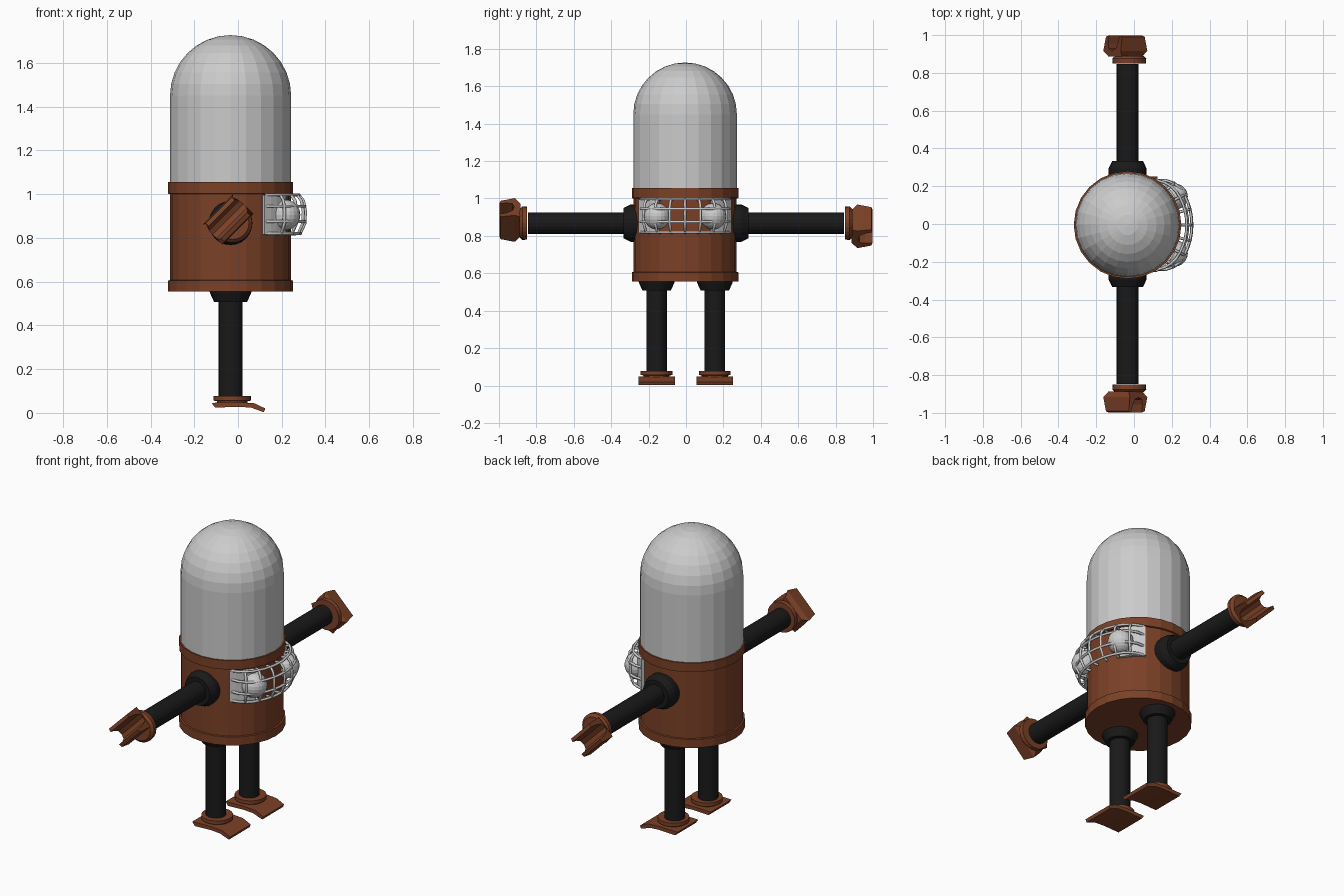
import bpy, bmesh
from math import sin, cos, pi, radians
from mathutils import Vector, Matrix

if "Cube" in bpy.data.objects:
    bpy.data.objects.remove(bpy.data.objects["Cube"])

CX, CY = -0.034, -0.005          # body axis


def material(name, rgb):
    m = bpy.data.materials.new(name)
    m.diffuse_color = (*rgb, 1)
    m.use_nodes = True
    m.node_tree.nodes["Principled BSDF"].inputs["Base Color"].default_value = m.diffuse_color
    return m


BROWN = material("brown_metal", (0.20, 0.052, 0.02))
BLACK = material("black_rubber", (0.01, 0.01, 0.01))


def add(name, verts, faces, mat=None):
    me = bpy.data.meshes.new(name)
    me.from_pydata([tuple(v) for v in verts], [], faces)
    bm = bmesh.new()
    bm.from_mesh(me)
    bmesh.ops.remove_doubles(bm, verts=bm.verts, dist=1e-5)
    bmesh.ops.recalc_face_normals(bm, faces=bm.faces)
    bm.to_mesh(me)
    bm.free()
    ob = bpy.data.objects.new(name, me)
    bpy.context.collection.objects.link(ob)
    if mat:
        me.materials.append(mat)
    return ob


def lathe(name, profile, origin, axis=(0, 0, 1), mat=None, sides=24):
    """Revolve (radius, height) points about an axis, capping both ends."""
    rot = Vector((0, 0, 1)).rotation_difference(Vector(axis)).to_matrix()
    verts, faces = [], []
    for r, h in profile:
        for i in range(sides):
            a = 2 * pi * i / sides
            verts.append(Vector(origin) + rot @ Vector((r * cos(a), r * sin(a), h)))
    for j in range(len(profile) - 1):
        for i in range(sides):
            k = (i + 1) % sides
            faces.append((j * sides + i, j * sides + k, (j + 1) * sides + k, (j + 1) * sides + i))
    if profile[0][0] > 0.001:
        faces.append(list(range(sides)))
    if profile[-1][0] > 0.001:
        n = (len(profile) - 1) * sides
        faces.append(list(range(n, n + sides)))
    return add(name, verts, faces, mat)


def prism(name, front, back, mat=None):
    """Bridge two matching outlines and cap them."""
    n = len(front)
    faces = [list(range(n)), list(range(n, 2 * n))]
    faces += [(i, (i + 1) % n, n + (i + 1) % n, n + i) for i in range(n)]
    return add(name, front + back, faces, mat)


# Body drum with raised bands
lathe("body_drum", [(0.272, 0.555), (0.285, 0.555), (0.285, 0.605), (0.276, 0.607),
                    (0.276, 1.0), (0.285, 1.002), (0.285, 1.055), (0.27, 1.055)],
      (CX, CY, 0), mat=BROWN)

# Rounded head dome
R = 0.277
dome = [(R, 1.04)] + [(R * cos(i * pi / 16), 1.45 + R * sin(i * pi / 16)) for i in range(8)]
lathe("head_dome", dome + [(0, 1.45 + R)], (CX, CY, 0))

# Arms, shoulders, wrists and claws
CLAW = [(-0.06, 0.105), (-0.065, 0.03), (-0.05, 0), (0.05, 0), (0.065, 0.03), (0.06, 0.105),
        (0.04, 0.112), (0.036, 0.07), (0.025, 0.042), (0, 0.032),
        (-0.025, 0.042), (-0.036, 0.07), (-0.04, 0.112)]


def half_length(d):
    return 0.075 + d * 0.83 if d < 0.03 else 0.1 - (d - 0.03) * 0.2


for side, s in (("left", 1), ("right", -1)):
    o, ax = (CX, 0, 0.868), (0, s, 0)
    lathe(side + "_shoulder", [(0.1, 0.22), (0.1, 0.295), (0.082, 0.333), (0.05, 0.333)], o, ax, BLACK)
    lathe(side + "_arm", [(0.058, 0.3), (0.058, 0.846)], o, ax, BLACK, 20)
    lathe(side + "_wrist", [(0.088, 0.851), (0.09, 0.875), (0.075, 0.89)],
          (-0.025, 0, 0.868), ax, BROWN)
    u = Vector((1, 0, -s)).normalized()
    v = Vector((-1, 0, -s)).normalized()
    base = Vector((-0.029, 0, 0.868)) + v * 0.024
    ends = [[base + v * w + u * (e * half_length(d)) + Vector((0, s * (0.886 + d), 0))
             for w, d in CLAW] for e in (-1, 1)]
    prism(side + "_claw", ends[0], ends[1], BROWN)

# Legs, hips, ankles and feet
FOOT = [(-0.12, 0.046), (0.0, 0.049), (0.075, 0.044), (0.125, 0.02),
        (0.118, 0.003), (0.06, 0.024), (0.0, 0.028), (-0.105, 0.024)]
for side, y in (("left", 0.154), ("right", -0.157)):
    o = (CX, y, 0)
    lathe(side + "_hip", [(0.096, 0.556), (0.094, 0.548), (0.076, 0.508), (0.05, 0.508)], o, mat=BLACK)
    lathe(side + "_leg", [(0.055, 0.07), (0.055, 0.53)], o, mat=BLACK, sides=20)
    lathe(side + "_ankle", [(0.07, 0.04), (0.07, 0.054), (0.085, 0.056), (0.085, 0.077), (0.05, 0.077)],
          (-0.026, y, 0), mat=BROWN)
    prism(side + "_foot", [Vector((x, y - 0.097, z)) for x, z in FOOT],
          [Vector((x, y + 0.097, z)) for x, z in FOOT], BROWN)


# Goggles: backing plates, eyes and wire cage
def polar(deg, r, z):
    a = radians(deg)
    return Vector((CX + r * cos(a), CY + r * sin(a), z))


EYE_Z = 0.905
for side, s in (("left", 1), ("right", -1)):
    angles = [s * (30 + 28 * i / 4) for i in range(5)]
    strips = []
    for z in (EYE_Z - 0.09, EYE_Z + 0.09):
        strips.append([polar(a, 0.292, z) for a in angles] +
                      [polar(a, 0.268, z) for a in reversed(angles)])
    prism(side + "_goggle_plate", strips[0], strips[1])
    bpy.ops.mesh.primitive_uv_sphere_add(segments=20, ring_count=12, radius=0.07,
                                         location=(0.215, CY + s * 0.15, EYE_Z))
    bpy.context.object.name = side + "_eye"


def cage_radius(deg):
    a = abs(deg)
    if a <= 36:
        return 0.343
    return 0.343 - 0.018 * (a - 36) / 10 if a <= 46 else 0.325 - 0.04 * (a - 46) / 10


def cage_point(deg, k, h):
    return polar(deg, 0.283 + (cage_radius(deg) - 0.283) * k, EYE_Z + h)


SECTION = [(0, 0.088), (0.5, 0.092), (0.85, 0.065), (1, 0.015),
           (0.95, -0.04), (0.6, -0.085), (0, -0.088)]
paths = [[cage_point(a, k, h) for k, h in SECTION] for a in range(-42, 43, 14)]
for k, h in ((0.5, 0.092), (0.95, 0.04), (0.97, -0.03), (0.6, -0.085)):
    paths.append([cage_point(a, k, h) for a in range(-56, 57, 7)])
cu = bpy.data.curves.new("goggle_cage", 'CURVE')
cu.dimensions = '3D'
cu.bevel_depth = 0.0075
cu.bevel_resolution = 1
cu.use_fill_caps = True
for p in paths:
    sp = cu.splines.new('POLY')
    sp.points.add(len(p) - 1)
    for pt, co in zip(sp.points, p):
        pt.co = (*co, 1)
bpy.context.collection.objects.link(bpy.data.objects.new("goggle_cage", cu))
